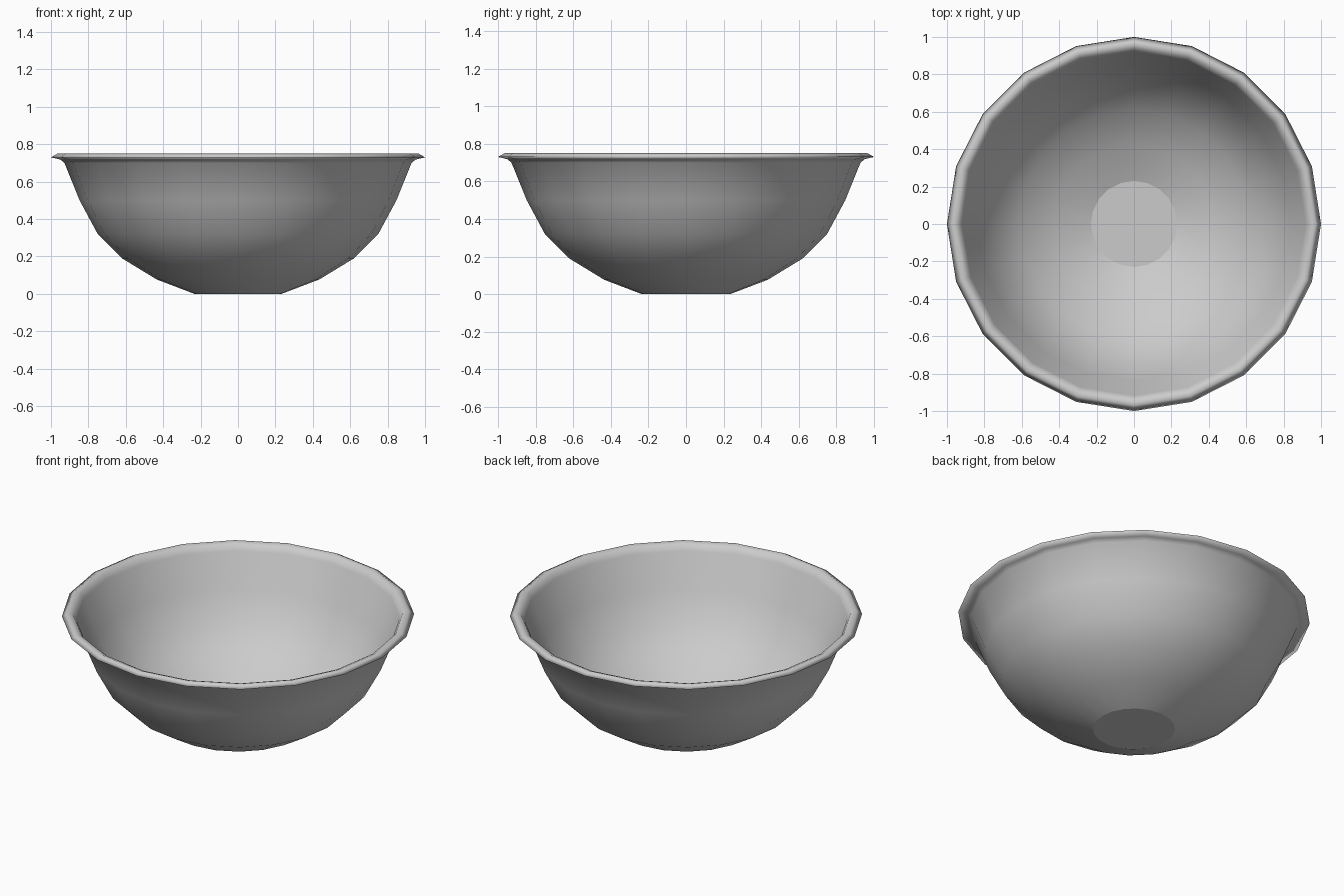
import bpy, bmesh, math

if "Cube" in bpy.data.objects:
    bpy.data.objects.remove(bpy.data.objects["Cube"])

SIDES = 20

# Cross-section (radius, height): outer wall, rolled lip, inner wall
profile = [
    (0.233, 0.0), (0.435, 0.077), (0.62, 0.19), (0.75, 0.32), (0.847, 0.50),
    (0.928, 0.70), (0.95, 0.718), (1.0, 0.73),
    (0.965, 0.75), (0.935, 0.738), (0.918, 0.705),
    (0.837, 0.503), (0.741, 0.328), (0.613, 0.20), (0.43, 0.088), (0.23, 0.011),
]

bm = bmesh.new()
rings = []
for r, z in profile:
    rings.append([bm.verts.new((r * math.cos(2 * math.pi * i / SIDES),
                                r * math.sin(2 * math.pi * i / SIDES), z))
                  for i in range(SIDES)])

# Walls and lip
for a, b in zip(rings, rings[1:]):
    for i in range(SIDES):
        j = (i + 1) % SIDES
        f = bm.faces.new((a[i], a[j], b[j], b[i]))
        f.smooth = True

# Flat foot underneath and flat floor inside, with crisp borders
for ring, flip in ((rings[0], True), (rings[-1], False)):
    f = bm.faces.new(ring[::-1] if flip else ring)
    for e in f.edges:
        e.smooth = False

bmesh.ops.recalc_face_normals(bm, faces=bm.faces[:])
mesh = bpy.data.meshes.new("bowl")
bm.to_mesh(mesh)
bm.free()
bowl = bpy.data.objects.new("bowl", mesh)
bpy.context.collection.objects.link(bowl)
